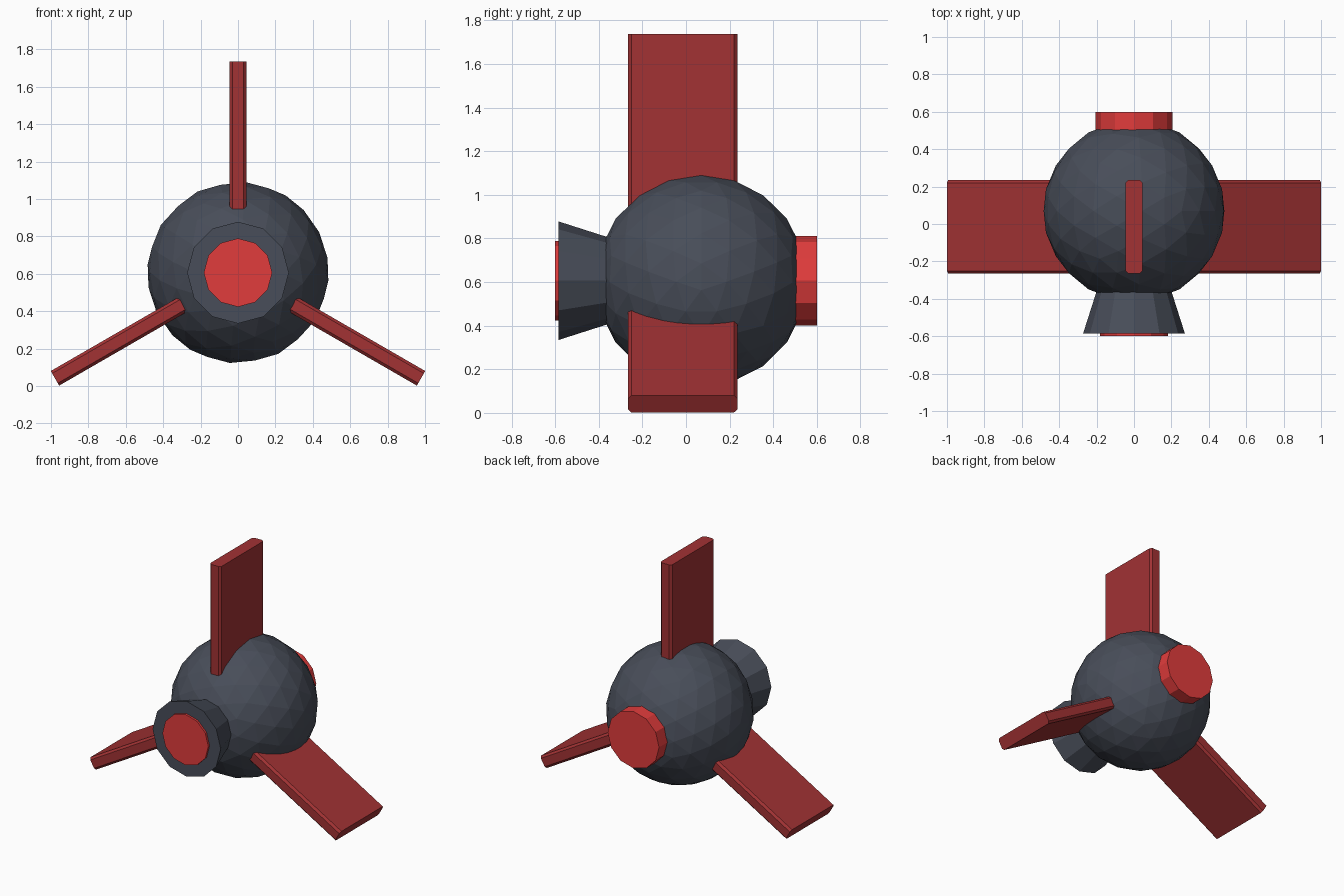
import bpy
import bmesh
import math
from mathutils import Matrix, Vector

cube = bpy.data.objects.get("Cube")
if cube:
    bpy.data.objects.remove(cube, do_unlink=True)

CENTRE = Vector((0, 0.07, 0.606))


def material(name, colour):
    mat = bpy.data.materials.new(name)
    mat.use_nodes = True
    mat.diffuse_color = (*colour, 1)
    mat.node_tree.nodes["Principled BSDF"].inputs["Base Color"].default_value = (*colour, 1)
    return mat


slate = material("slate grey", (0.065, 0.075, 0.1))
bright_red = material("bright red", (0.75, 0.045, 0.045))
dark_red = material("dark red", (0.36, 0.032, 0.034))


def finish(name, bm, mat):
    bmesh.ops.recalc_face_normals(bm, faces=bm.faces)
    mesh = bpy.data.meshes.new(name)
    bm.to_mesh(mesh)
    bm.free()
    mesh.materials.append(mat)
    obj = bpy.data.objects.new(name, mesh)
    bpy.context.collection.objects.link(obj)
    return obj


def drum(name, y_front, y_back, r_front, r_back, mat):
    """Twelve-sided drum or cone lying along y."""
    bm = bmesh.new()
    bmesh.ops.create_cone(bm, cap_ends=True, segments=12, radius1=r_back,
                          radius2=r_front, depth=y_back - y_front)
    middle = Vector((0, (y_front + y_back) / 2, CENTRE.z))
    bm.transform(Matrix.Translation(middle) @ Matrix.Rotation(math.pi / 2, 4, "X"))
    return finish(name, bm, mat)


# Faceted ball body, turned edge-up, with flat front and back
bm = bmesh.new()
bmesh.ops.create_icosphere(bm, subdivisions=3, radius=0.485)
bm.transform(Matrix.Rotation(math.atan(2) / 2, 4, "Y"))
for side in (-1, 1):
    cut = bmesh.ops.bisect_plane(bm, geom=bm.verts[:] + bm.edges[:] + bm.faces[:],
                                 plane_co=(0, side * 0.44, 0), plane_no=(0, side, 0),
                                 clear_outer=True)
    rim = [e for e in cut["geom_cut"] if isinstance(e, bmesh.types.BMEdge)]
    bmesh.ops.contextual_create(bm, geom=rim)
bm.transform(Matrix.Translation(CENTRE))
finish("ball_body", bm, slate)

# Flared nozzle with its glowing disc, and the cap opposite
drum("front_nozzle", -0.585, -0.36, 0.272, 0.2, slate)
drum("front_disc", -0.6, -0.5, 0.183, 0.183, bright_red)
drum("back_cap", 0.45, 0.6, 0.205, 0.205, bright_red)

# Three radial fins with chamfered long edges
for name, turn in (("top_fin", 0), ("left_fin", 120), ("right_fin", -120)):
    bm = bmesh.new()
    bmesh.ops.create_cube(bm, size=1)
    bm.transform(Matrix.Translation((0, -0.015, 0.665)) @ Matrix.Diagonal((0.09, 0.5, 0.93, 1)))
    long_edges = [e for e in bm.edges if abs(e.verts[0].co.z - e.verts[1].co.z) > 0.5]
    bmesh.ops.bevel(bm, geom=long_edges, offset=0.015, segments=1, affect="EDGES")
    hub = Matrix.Translation((0, 0, CENTRE.z))
    bm.transform(hub @ Matrix.Rotation(math.radians(turn), 4, "Y"))
    finish(name, bm, dark_red)
